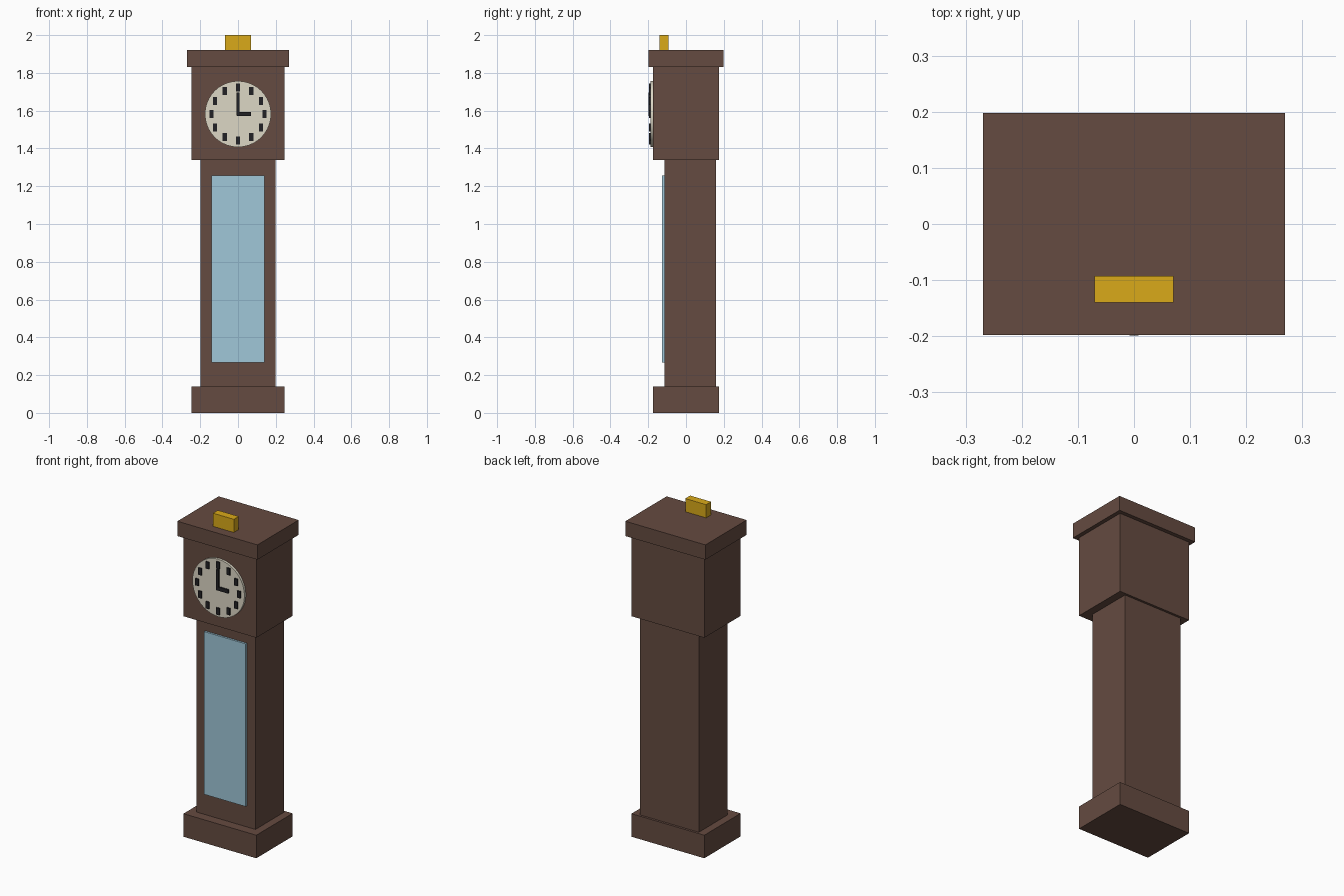
import bpy, math

if "Cube" in bpy.data.objects:
    bpy.data.objects.remove(bpy.data.objects["Cube"])


def material(name, rgb):
    m = bpy.data.materials.new(name)
    m.diffuse_color = (*rgb, 1)
    m.use_nodes = True
    m.node_tree.nodes["Principled BSDF"].inputs["Base Color"].default_value = m.diffuse_color
    return m


WOOD = material("wood", (0.13, 0.07, 0.052))
GLASS = material("glass", (0.35, 0.57, 0.69))
CREAM = material("cream", (0.72, 0.68, 0.56))
BLACK = material("black", (0.015, 0.015, 0.018))
GOLD = material("gold", (0.70, 0.40, 0.01))


def box(name, x, y, z, mat):
    """Box from (min, max) ranges on each axis."""
    r = (x, y, z)
    bpy.ops.mesh.primitive_cube_add(size=1, location=[(a + b) / 2 for a, b in r])
    o = bpy.context.object
    o.name = name
    o.scale = [b - a for a, b in r]
    bpy.ops.object.transform_apply(location=False, rotation=False, scale=True)
    o.data.materials.append(mat)
    return o


# Wooden case
box("base", (-0.245, 0.245), (-0.174, 0.174), (0, 0.14), WOOD)
box("trunk", (-0.198, 0.198), (-0.115, 0.16), (0.14, 1.34), WOOD)
box("hood", (-0.245, 0.245), (-0.174, 0.174), (1.34, 1.83), WOOD)
box("cornice", (-0.269, 0.269), (-0.198, 0.198), (1.83, 1.92), WOOD)

# Glass door and top ornament
box("door_glass", (-0.14, 0.14), (-0.127, -0.115), (0.268, 1.257), GLASS)
box("top_ornament", (-0.07, 0.07), (-0.14, -0.093), (1.92, 2.0), GOLD)

# Dial
CZ = 1.582
bpy.ops.mesh.primitive_cylinder_add(vertices=40, radius=0.175, depth=0.014,
                                    location=(0, -0.181, CZ),
                                    rotation=(math.pi / 2, 0, 0))
dial = bpy.context.object
dial.name = "dial"
dial.data.materials.append(CREAM)
bpy.ops.object.shade_smooth_by_angle()

# Upright hour marks
for i in range(12):
    a = i * math.tau / 12
    x, z = 0.14 * math.sin(a), CZ + 0.14 * math.cos(a)
    box(f"hour_mark_{i + 1}", (x - 0.011, x + 0.011), (-0.195, -0.186),
        (z - 0.021, z + 0.021), BLACK)

# Hands at three o'clock
box("minute_hand", (-0.008, 0.008), (-0.199, -0.187), (CZ - 0.008, CZ + 0.115), BLACK)
box("hour_hand", (-0.006, 0.07), (-0.198, -0.187), (CZ - 0.011, CZ + 0.011), BLACK)
